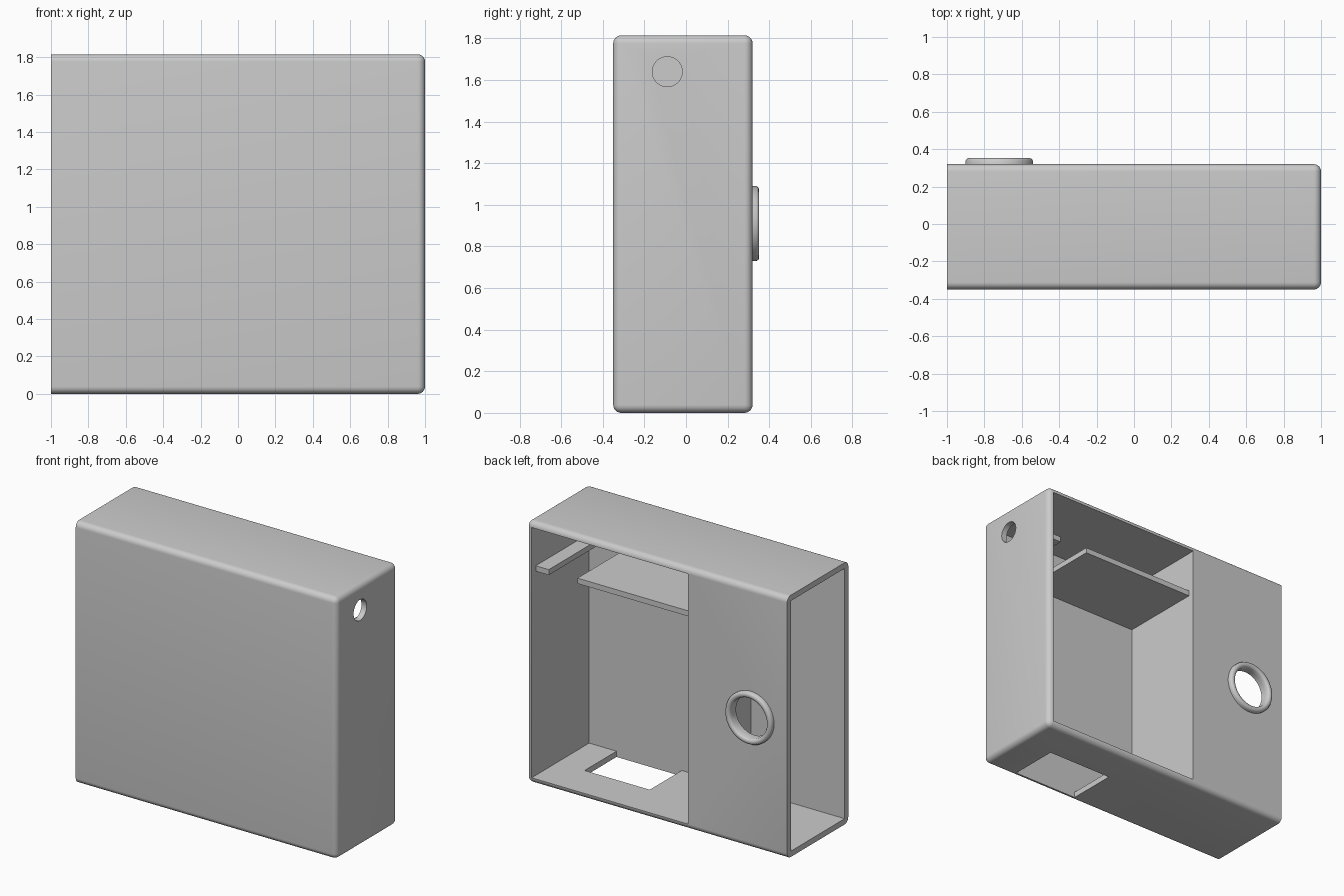
import bpy
import bmesh
import math
from mathutils import Vector, Matrix

if "Cube" in bpy.data.objects:
    bpy.data.objects.remove(bpy.data.objects["Cube"], do_unlink=True)

# One plain grey for everything
grey = bpy.data.materials.new("plain grey")
grey.use_nodes = True
GREY = (0.6, 0.6, 0.6, 1)
grey.diffuse_color = GREY
grey.node_tree.nodes["Principled BSDF"].inputs["Base Color"].default_value = GREY

# Main sizes
FRONT, BACK, TOP = -0.35, 0.32, 1.815
WALL, ROUND = 0.04, 0.039
SPLIT = -0.24            # edge of the rear opening, beside the partition
RING_X, RING_Z, RING_HOLE = -0.72, 0.91, 0.14


def finish(name, bm):
    bmesh.ops.recalc_face_normals(bm, faces=bm.faces)
    mesh = bpy.data.meshes.new(name)
    bm.to_mesh(mesh)
    bm.free()
    mesh.materials.append(grey)
    obj = bpy.data.objects.new(name, mesh)
    bpy.context.collection.objects.link(obj)
    return obj


def box_mesh(low, high):
    bm = bmesh.new()
    bmesh.ops.create_cube(bm, size=1)
    low, high = Vector(low), Vector(high)
    for v in bm.verts:
        v.co = (low + high) / 2 + v.co * (high - low)
    return bm


def box(name, low, high):
    return finish(name, box_mesh(low, high))


def cylinder(name, centre, radius, depth, axis):
    bm = bmesh.new()
    turn = Matrix.Rotation(math.pi / 2, 4, axis)
    bmesh.ops.create_cone(bm, cap_ends=True, segments=64, radius1=radius, radius2=radius,
                          depth=depth, matrix=Matrix.Translation(centre) @ turn)
    return finish(name, bm)


def cut(target, cutters):
    for cutter in cutters:
        cutter.hide_render = True
        mod = target.modifiers.new("cut", "BOOLEAN")
        mod.operation, mod.solver, mod.object = "DIFFERENCE", "EXACT", cutter
    graph = bpy.context.evaluated_depsgraph_get()
    mesh = bpy.data.meshes.new_from_object(target.evaluated_get(graph))
    target.modifiers.clear()
    target.data = mesh
    for cutter in cutters:
        bpy.data.objects.remove(cutter, do_unlink=True)


def smooth(obj, angle):
    bpy.ops.object.select_all(action="DESELECT")
    obj.select_set(True)
    bpy.context.view_layer.objects.active = obj
    bpy.ops.object.shade_smooth_by_angle(angle=math.radians(angle))


# Case: rounded everywhere except the open end
bm = box_mesh((-1, FRONT, 0), (1, BACK, TOP))
rounded = [e for e in bm.edges if any(v.co.x > 0 for v in e.verts)]
bmesh.ops.bevel(bm, geom=rounded, offset=ROUND, segments=6, profile=0.5, affect="EDGES")
case = finish("case", bm)
inside = 1 - WALL
cut(case, [
    box("cavity", (-1.2, FRONT + WALL, WALL), (inside, BACK - WALL, TOP - WALL)),
    box("rear_opening", (SPLIT, 0, WALL), (inside, BACK + 0.2, TOP - WALL)),
    box("floor_opening", (0.25, FRONT + WALL, -0.2), (0.75, 0.04, 0.2)),
    cylinder("side_hole", (1, -0.09, 1.64), 0.072, 0.3, "Y"),
    cylinder("ring_opening", (RING_X, BACK, RING_Z), RING_HOLE, 0.3, "X"),
])
smooth(case, 30)

# Partition between the open-ended bay and the rear bay
box("partition", (SPLIT - WALL, FRONT + WALL / 2, WALL / 2),
    (SPLIT - 0.002, BACK - WALL / 2, TOP - WALL / 2))

# Shelf on the partition and matching ledge on the side wall
SHELF_LOW, SHELF_HIGH, SHELF_BACK = 1.455, 1.493, 0.275
box("shelf", (SPLIT - WALL / 2, FRONT + WALL / 2, SHELF_LOW), (0.64, SHELF_BACK, SHELF_HIGH))
box("side_ledge", (0.86, FRONT + WALL / 2, SHELF_LOW),
    (1 - WALL / 2, SHELF_BACK, SHELF_HIGH))

# Raised collar around the round opening in the back
profile = [(RING_HOLE, -0.02), (RING_HOLE, 0.018), (0.145, 0.027), (0.154, 0.032),
           (0.164, 0.032), (0.174, 0.028), (0.18, 0.018), (0.18, -0.02)]
bm = bmesh.new()
points = [bm.verts.new((RING_X + r, BACK + y, RING_Z)) for r, y in profile]
edges = [bm.edges.new((a, b)) for a, b in zip(points, points[1:] + points[:1])]
bmesh.ops.spin(bm, geom=points + edges, cent=(RING_X, BACK, RING_Z), axis=(0, 1, 0),
               angle=math.tau, steps=64, use_merge=True)
bmesh.ops.remove_doubles(bm, verts=bm.verts, dist=0.0001)
smooth(finish("collar", bm), 40)
